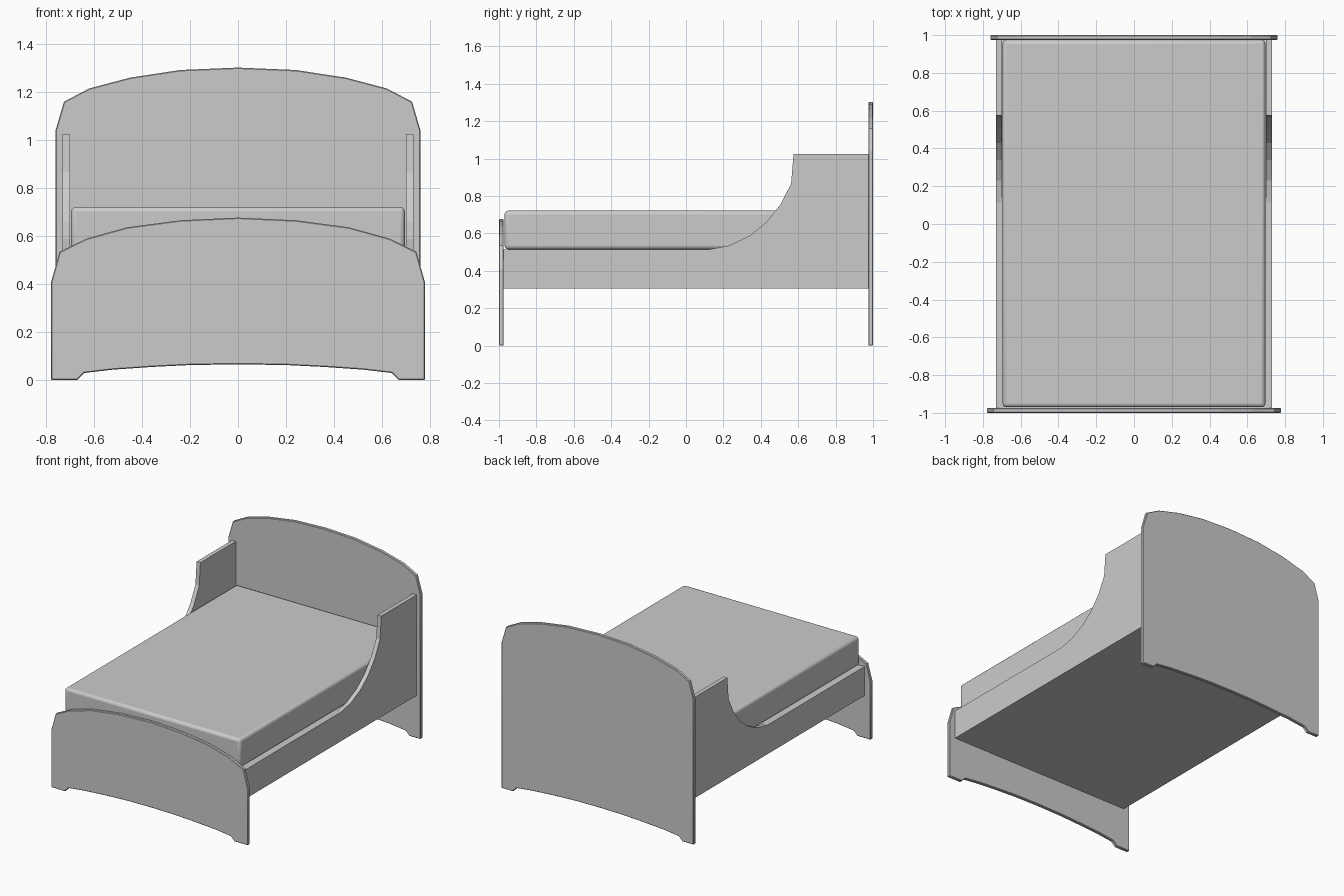
import bpy, bmesh
from mathutils import Vector

if "Cube" in bpy.data.objects:
    bpy.data.objects.remove(bpy.data.objects["Cube"])


def finish(obj, width, segments):
    # Soft rounded edges
    bev = obj.modifiers.new("edge_bevel", 'BEVEL')
    bev.width = width
    bev.segments = segments
    bev.limit_method = 'ANGLE'
    bev.angle_limit = 1.2
    bpy.context.view_layer.objects.active = obj
    for o in bpy.context.selected_objects:
        o.select_set(False)
    obj.select_set(True)
    bpy.ops.object.shade_smooth_by_angle(angle=0.6 if segments > 1 else 0.1)


def extruded(name, points, direction, bevel=0.0):
    # Closed profile pushed along a direction
    bm = bmesh.new()
    face = bm.faces.new([bm.verts.new(p) for p in points])
    ext = bmesh.ops.extrude_face_region(bm, geom=[face])
    moved = [g for g in ext["geom"] if isinstance(g, bmesh.types.BMVert)]
    bmesh.ops.translate(bm, vec=Vector(direction), verts=moved)
    bmesh.ops.recalc_face_normals(bm, faces=bm.faces)
    mesh = bpy.data.meshes.new(name)
    bm.to_mesh(mesh)
    bm.free()
    obj = bpy.data.objects.new(name, mesh)
    bpy.context.collection.objects.link(obj)
    if bevel:
        finish(obj, bevel, 1)
    return obj


def box(name, lo, hi, bevel=0.0, segments=3):
    lo, hi = Vector(lo), Vector(hi)
    bpy.ops.mesh.primitive_cube_add(size=1, location=(lo + hi) / 2)
    obj = bpy.context.object
    obj.name = name
    obj.scale = hi - lo
    bpy.ops.object.transform_apply(location=False, rotation=False, scale=True)
    if bevel:
        finish(obj, bevel, segments)
    return obj


# Underside arch shared by both end boards, right half from the centre out
arch = [(0, 0.066), (0.2, 0.063), (0.36, 0.055), (0.52, 0.044), (0.64, 0.03), (0.67, 0)]


def end_board(name, half_top, y):
    half = arch + [(half_top[0][0], 0)] + half_top
    loop = half + [(-x, z) for x, z in reversed(half) if x > 0]
    return extruded(name, [(x, y, z) for x, z in loop], (0, 0.025, 0), 0.004)


# Arched headboard and footboard
end_board("headboard", [(0.76, 1.04), (0.725, 1.16), (0.62, 1.215),
                        (0.45, 1.26), (0.24, 1.292), (0, 1.302)], 0.975)
end_board("footboard", [(0.778, 0.41), (0.743, 0.535), (0.63, 0.59),
                        (0.46, 0.637), (0.24, 0.666), (0, 0.677)], -1.0)

# Side rails sweeping up to the headboard
rail = [(-0.976, 0.305), (0.976, 0.305), (0.976, 1.025), (0.575, 1.025),
        (0.562, 0.866), (0.505, 0.755), (0.43, 0.66), (0.34, 0.588),
        (0.23, 0.535), (0.115, 0.513), (-0.976, 0.513)]
for name, x in (("rail_right", 0.70), ("rail_left", -0.73)):
    extruded(name, [(x, y, z) for y, z in rail], (0.03, 0, 0))

# Base platform and mattress
box("base_platform", (-0.70, -0.976, 0.305), (0.70, 0.976, 0.51))
box("mattress", (-0.695, -0.97, 0.515), (0.695, 0.974, 0.722), 0.02)
